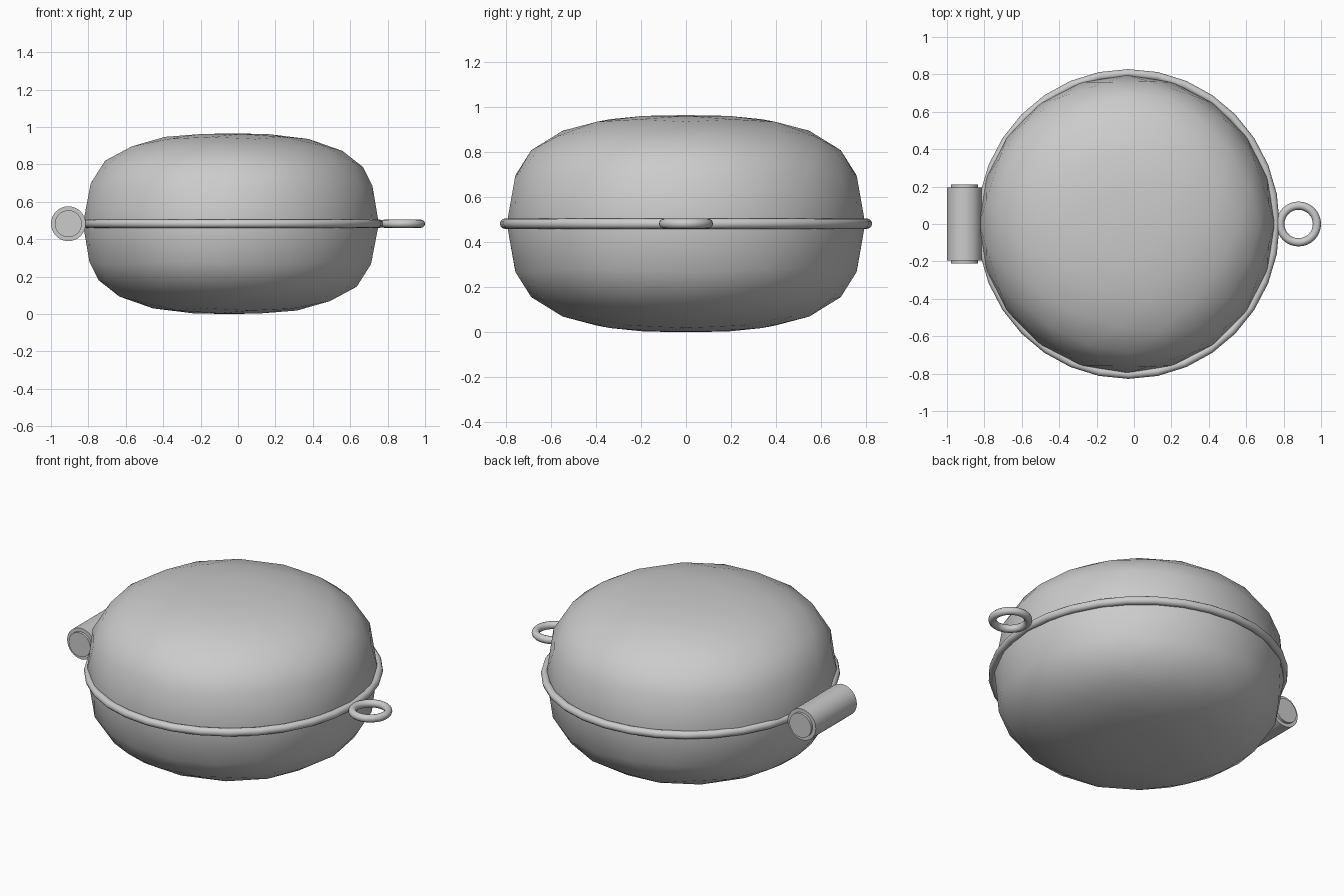
import bpy
from math import pi, radians

if "Cube" in bpy.data.objects:
    bpy.data.objects.remove(bpy.data.objects["Cube"])

MID = 0.483          # height of the seam
CX = -0.038          # shell centre along x


def finish(name, angle=40):
    obj = bpy.context.object
    obj.name = name
    bpy.ops.object.transform_apply(location=False, rotation=True, scale=True)
    bpy.ops.object.shade_smooth_by_angle(angle=radians(angle))
    return obj


def ring(name, loc, major, minor, seg, scale=(1, 1, 1)):
    bpy.ops.mesh.primitive_torus_add(location=loc, major_radius=major, minor_radius=minor,
                                     major_segments=seg, minor_segments=12)
    bpy.context.object.scale = scale
    return finish(name, 60)


def barrel(name, radius, length):
    bpy.ops.mesh.primitive_cylinder_add(vertices=32, radius=radius, depth=length,
                                        location=(-0.907, 0, MID), rotation=(pi / 2, 0, 0))
    return finish(name)


# Plump shell: icosphere with its heights swelled to a superellipse section
bpy.ops.mesh.primitive_ico_sphere_add(subdivisions=3, radius=1, location=(CX, 0, MID))
shell = bpy.context.object
P = 2.8
for v in shell.data.vertices:
    if abs(v.co.z) < 1e-3:
        continue
    r = min(1, v.co.xy.length)
    h = (1 - r ** P) ** (1 / P)
    v.co.z = h if v.co.z > 0 else -h
shell.scale = (0.791, 0.797, 0.483)
finish("shell", 80)

# Seam rim around the middle
ring("seam_rim", (-0.03, 0, MID), 0.805, 0.023, 32, (0.977, 1, 1))

# Hanging loop on the right
ring("hanging_loop", (0.88, 0, MID), 0.098, 0.022, 32)

# Hinge barrel with a slimmer pin showing at both ends
barrel("hinge_barrel", 0.093, 0.39)
barrel("hinge_pin", 0.072, 0.42)
